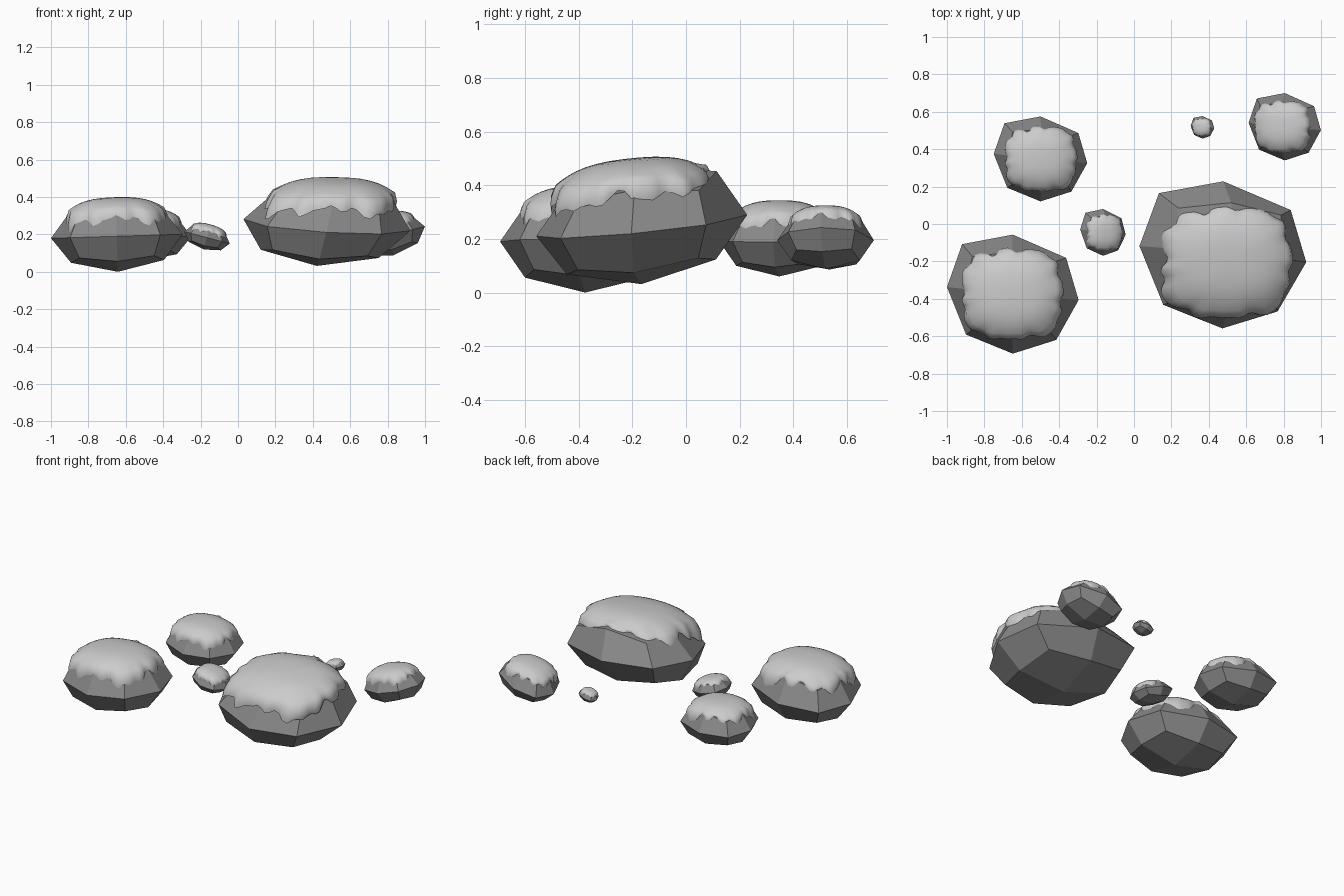
import bpy, bmesh, math
from mathutils import Vector, Matrix, Euler
from mathutils.bvhtree import BVHTree

if "Cube" in bpy.data.objects:
    bpy.data.objects.remove(bpy.data.objects["Cube"])


# Rock template: a cube cut once and pushed out to a sphere, with uneven corners
def rock_bmesh():
    bm = bmesh.new()
    bmesh.ops.create_cube(bm, size=2)
    bmesh.ops.subdivide_edges(bm, edges=bm.edges[:], cuts=1, use_grid_fill=True)
    corner = {(-1, 1): (-.77, .84), (1, 1): (.81, .61),
              (1, -1): (.66, -.77), (-1, -1): (-.71, -.68)}
    side = {(-1, 0): (-1, .12), (1, 0): (1, -.1)}
    for v in bm.verts:
        key = (round(v.co.x), round(v.co.y))
        level = round(v.co.z)
        n = v.co.normalized()
        if level == 0:
            x, y = corner.get(key) or side.get(key) or key
            v.co = (x, y, 0)
        else:
            if key in corner:
                x, y = corner[key]
                n.x = .5 * n.x + .41 * x
                n.y = .5 * n.y + .41 * y
            elif key in side:
                n.y = .7 * side[key][1]
            elif key == (0, 1) and level == 1:
                n.z = .8
            v.co = n
    bmesh.ops.recalc_face_normals(bm, faces=bm.faces[:])
    return bm


rock_bm = rock_bmesh()
tree = BVHTree.FromBMesh(rock_bm)


def rock_z(x, y):
    hit = tree.ray_cast(Vector((x, y, 3)), Vector((0, 0, -1)))[0]
    return hit.z if hit else 0.0


# Outline of the snow: rounded square, with drips and a notch growing at the rim
def snow_radius(a, t):
    p = 3.2
    r = .75 / (abs(math.cos(a)) ** p + abs(math.sin(a)) ** p) ** (1 / p)
    drip = .018 * math.sin(7 * a + 1) + .022 * math.sin(12 * a) + .014 * math.sin(19 * a + 2)
    notch = (a - math.radians(113)) / .1
    return r * t + (drip - .12 * math.exp(-notch * notch)) * t ** 9


# Snow template: puffy sheet of rings over the rock top, ending in a lip
def snow_bmesh():
    bm = bmesh.new()
    seg = 72
    steps = [.15, .3, .45, .58, .7, .8, .88, .95, 1.0, 1.0]
    centre = bm.verts.new((0, 0, 1.1))
    previous = None
    for k, t in enumerate(steps):
        ring = []
        for i in range(seg):
            a = 2 * math.pi * i / seg
            r = snow_radius(a, t)
            x, y = r * math.cos(a), r * math.sin(a)
            base = rock_z(x, y)
            # corners of the rounded square sag more than its sides
            sag = .14 * t ** 2 + .24 * t ** 4 + .14 * t ** 4 * math.sin(2 * a) ** 2
            z = max(1.1 - sag, base + .07)
            if k == len(steps) - 2:
                z = .4 * z + .6 * base
            elif k == len(steps) - 1:
                z = base - .03
            ring.append(bm.verts.new((x, y, z)))
        for i in range(seg):
            j = (i + 1) % seg
            if previous:
                bm.faces.new((previous[i], ring[i], ring[j], previous[j]))
            else:
                bm.faces.new((centre, ring[i], ring[j]))
        previous = ring
    return bm


snow_bm = snow_bmesh()
stone = bpy.data.materials.new("dark_stone")
stone.diffuse_color = (.25, .25, .25, 1)
stone.use_nodes = True
stone.node_tree.nodes["Principled BSDF"].inputs["Base Color"].default_value = stone.diffuse_color


def place(bm, name, matrix, smooth):
    mesh = bpy.data.meshes.new(name)
    bm.to_mesh(mesh)
    mesh.transform(matrix)
    obj = bpy.data.objects.new(name, mesh)
    bpy.context.collection.objects.link(obj)
    if smooth:
        bpy.context.view_layer.objects.active = obj
        bpy.ops.object.select_all(action='DESELECT')
        obj.select_set(True)
        bpy.ops.object.shade_smooth_by_angle(angle=math.radians(60))
    else:
        mesh.materials.append(stone)


# name, centre, half sizes, tilt about x and y, lean (sideways shift per height),
# snow offset in rock units
stones = [
    ("large", (.475, -.165, .25), (.447, .395, .22), (.1, .06), (.09, .06), (-.02, -.1, .06)),
    ("front_left", (-.648, -.375, .19), (.352, .318, .19), (0, -.03), (0, 0), (0, 0, 0)),
    ("back_left", (-.5, .348, .195), (.25, .227, .135), (0, .03), (0, 0), (0, 0, 0)),
    ("back_right", (.806, .52, .195), (.199, .18, .11), (0, -.24), (0, 0), (0, 0, 0)),
    ("small", (-.166, -.045, .183), (.126, .125, .066), (0, .26), (0, 0), (0, 0, 0)),
    ("pebble", (.366, .517, .2), (.065, .06, .036), (0, -.25), (0, 0), (0, 0, 0)),
]
for name, centre, size, tilt, lean, offset in stones:
    shear = Matrix.Identity(4)
    shear[0][2], shear[1][2] = lean
    m = (Matrix.Translation(centre) @ Euler((tilt[0], tilt[1], 0)).to_matrix().to_4x4()
         @ Matrix.Diagonal((*size, 1)) @ shear)
    # the snow on a leaning rock rises toward the side it leans to
    rise = Matrix.Identity(4)
    rise[2][0] = .8 * lean[0]
    place(rock_bm, name + "_rock", m, False)
    place(snow_bm, name + "_snow_cap", m @ Matrix.Translation(offset) @ rise, True)
